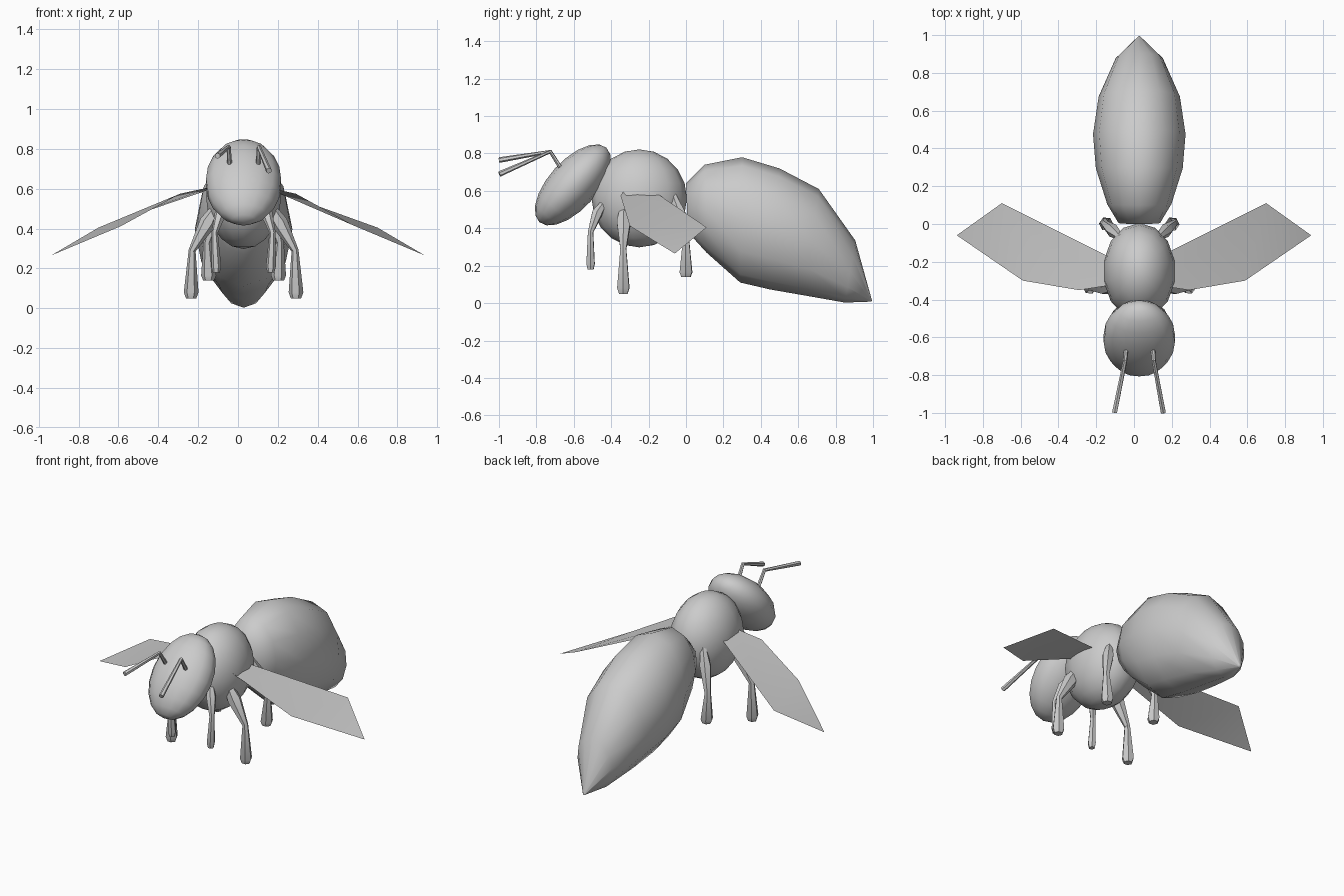
import bpy, bmesh
from math import cos, sin, pi, radians
from mathutils import Vector, Matrix

if "Cube" in bpy.data.objects:
    bpy.data.objects.remove(bpy.data.objects["Cube"])

CX = 0.028  # body axis in x


def finish(name, bm, smooth=True, angle=40):
    bmesh.ops.recalc_face_normals(bm, faces=bm.faces[:])
    me = bpy.data.meshes.new(name)
    bm.to_mesh(me)
    bm.free()
    ob = bpy.data.objects.new(name, me)
    bpy.context.collection.objects.link(ob)
    if smooth:
        bpy.ops.object.select_all(action='DESELECT')
        ob.select_set(True)
        bpy.context.view_layer.objects.active = ob
        bpy.ops.object.shade_smooth_by_angle(angle=radians(angle))
    return ob


def skin(bm, rings):
    """Bridge successive vertex rings and cap both ends."""
    for a, b in zip(rings, rings[1:]):
        n = len(a)
        for i in range(n):
            bm.faces.new((a[i], a[(i + 1) % n], b[(i + 1) % n], b[i]))
    bm.faces.new(rings[0])
    bm.faces.new(rings[-1])


def tube(name, points, radii, sides=6):
    """Straight-jointed limb with a radius at every point."""
    bm = bmesh.new()
    pts = [Vector(p) for p in points]
    rings = []
    for i, (p, r) in enumerate(zip(pts, radii)):
        d0 = (p - pts[i - 1]).normalized() if i else Vector()
        d1 = (pts[i + 1] - p).normalized() if i < len(pts) - 1 else Vector()
        d = (d0 + d1).normalized()
        u = d.cross(Vector((0.9, 0.43, 0.1))).normalized()
        v = d.cross(u)
        rings.append([bm.verts.new(p + r * (cos(2 * pi * k / sides) * u + sin(2 * pi * k / sides) * v))
                      for k in range(sides)])
    skin(bm, rings)
    return finish(name, bm, angle=30)


def ellipsoid(name, centre, radii, tilt=0):
    bm = bmesh.new()
    bmesh.ops.create_uvsphere(bm, u_segments=14, v_segments=10, radius=1)
    bm.transform(Matrix.Translation(centre) @ Matrix.Rotation(tilt, 4, 'X')
                 @ Matrix.Diagonal((*radii, 1)))
    return finish(name, bm, angle=60)


# Head (leaning forward) and thorax
ellipsoid("head", (CX, -0.605, 0.632), (0.193, 0.13, 0.268), radians(-42))
ellipsoid("thorax", (CX, -0.25, 0.56), (0.193, 0.255, 0.262))

# Abdomen: tilted elliptical sections (top y, top z, bottom y, bottom z, half width)
sections = [(0.0, 0.64, 0.01, 0.38, 0.11), (0.10, 0.74, 0.11, 0.27, 0.17),
            (0.30, 0.78, 0.29, 0.11, 0.23), (0.50, 0.72, 0.45, 0.073, 0.245),
            (0.71, 0.61, 0.64, 0.04, 0.215), (0.905, 0.335, 0.85, 0.003, 0.125),
            (0.995, 0.012, 0.99, 0.008, 0.006)]
bm = bmesh.new()
rings = []
for ty, tz, by, bz, w in sections:
    mid = Vector((CX, (ty + by) / 2, (tz + bz) / 2))
    up = Vector((0, (ty - by) / 2, (tz - bz) / 2))
    rings.append([bm.verts.new(mid + up * cos(2 * pi * k / 12) + Vector((w * sin(2 * pi * k / 12), 0, 0)))
                  for k in range(12)])
skin(bm, rings)
finish("abdomen", bm, angle=60)

# Antennae (each bent once, ends at different heights)
tube("left_antenna", [(-0.04, -0.65, 0.69), (-0.047, -0.725, 0.81), (-0.103, -0.998, 0.765)],
     [0.013, 0.011, 0.015])
tube("right_antenna", [(0.1, -0.65, 0.69), (0.105, -0.725, 0.81), (0.155, -0.998, 0.69)],
     [0.013, 0.011, 0.015])

# Legs: hip, thigh, knee, flared foot (x measured from body axis)
legs = {
    "front": ([(0.08, -0.43, 0.55), (0.115, -0.475, 0.48), (0.145, -0.51, 0.38),
               (0.137, -0.51, 0.21), (0.137, -0.51, 0.18)], [0.015, 0.03, 0.016, 0.025, 0.018]),
    "middle": ([(0.12, -0.33, 0.53), (0.18, -0.333, 0.43), (0.258, -0.335, 0.29),
                (0.263, -0.335, 0.08), (0.263, -0.335, 0.05)], [0.02, 0.042, 0.018, 0.037, 0.026]),
    "back": ([(0.10, -0.07, 0.58), (0.14, -0.035, 0.48), (0.182, 0.0, 0.33),
              (0.175, 0.0, 0.165), (0.175, 0.0, 0.14)], [0.018, 0.036, 0.02, 0.038, 0.028]),
}
for side, s in (("left", -1), ("right", 1)):
    for pos, (pts, radii) in legs.items():
        tube(f"{pos}_{side}_leg", [(CX + s * x, y, z) for x, y, z in pts], radii)

    # Wings: thin drooping sheets
    bm = bmesh.new()
    root_b, rear, tip, fore, lead, root_f = [bm.verts.new((s * x, y, z)) for x, y, z in (
        (0.13, -0.175, 0.60), (0.70, 0.11, 0.405), (0.938, -0.06, 0.265),
        (0.588, -0.30, 0.412), (0.29, -0.35, 0.575), (0.13, -0.325, 0.61))]
    bm.faces.new((root_b, rear, fore, lead, root_f))
    bm.faces.new((rear, tip, fore))
    finish(f"{side}_wing", bm)
